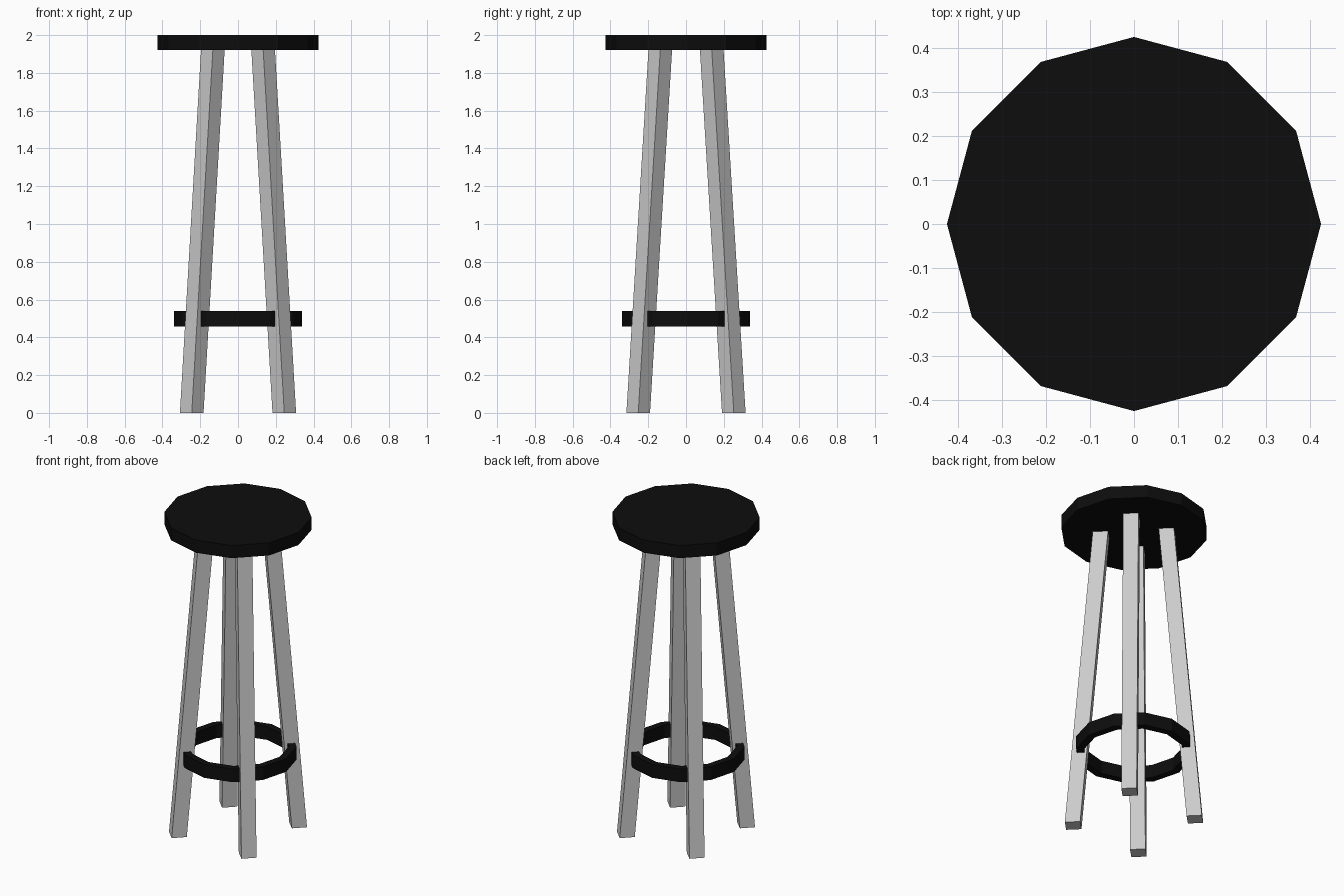
import bpy, bmesh, math

if "Cube" in bpy.data.objects:
    bpy.data.objects.remove(bpy.data.objects["Cube"])

black = bpy.data.materials.new("black")
black.diffuse_color = (0.004, 0.004, 0.004, 1)
black.use_nodes = True
black.node_tree.nodes["Principled BSDF"].inputs["Base Color"].default_value = black.diffuse_color


def add_object(name, bm, material=None):
    bmesh.ops.recalc_face_normals(bm, faces=bm.faces)
    mesh = bpy.data.meshes.new(name)
    bm.to_mesh(mesh)
    bm.free()
    if material:
        mesh.materials.append(material)
    obj = bpy.data.objects.new(name, mesh)
    bpy.context.collection.objects.link(obj)
    return obj


def circle(bm, radius, z, sides=12):
    return [bm.verts.new((radius * math.cos(math.tau * i / sides),
                          radius * math.sin(math.tau * i / sides), z))
            for i in range(sides)]


def bridge(bm, a, b):
    for i in range(len(a)):
        j = (i + 1) % len(a)
        bm.faces.new((a[i], a[j], b[j], b[i]))


# Twelve-sided seat disc
bm = bmesh.new()
low, high = circle(bm, 0.425, 1.92), circle(bm, 0.425, 2.0)
bridge(bm, low, high)
bm.faces.new(low)
bm.faces.new(high)
add_object("seat", bm, black)

# Twelve-sided foot ring with a rectangular section
bm = bmesh.new()
section = [(0.338, 0.457), (0.338, 0.54), (0.293, 0.54), (0.293, 0.457)]
loops = [circle(bm, r, z) for r, z in section]
for i in range(4):
    bridge(bm, loops[i], loops[(i + 1) % 4])
add_object("foot_ring", bm, black)

# Four splayed legs, square in section and turned to face outward
HALF_DIAGONAL = 0.0625
for name, sx, sy in (("front_left_leg", -1, -1), ("front_right_leg", 1, -1),
                     ("back_left_leg", -1, 1), ("back_right_leg", 1, 1)):
    bm = bmesh.new()
    ends = []
    for x, y, z in ((0.245, 0.253, 0.0), (0.133, 0.136, 1.925)):
        end = circle(bm, HALF_DIAGONAL, z, 4)
        bmesh.ops.translate(bm, verts=end, vec=(sx * x, sy * y, 0))
        ends.append(end)
    bridge(bm, *ends)
    for end in ends:
        bm.faces.new(end)
    add_object(name, bm)
